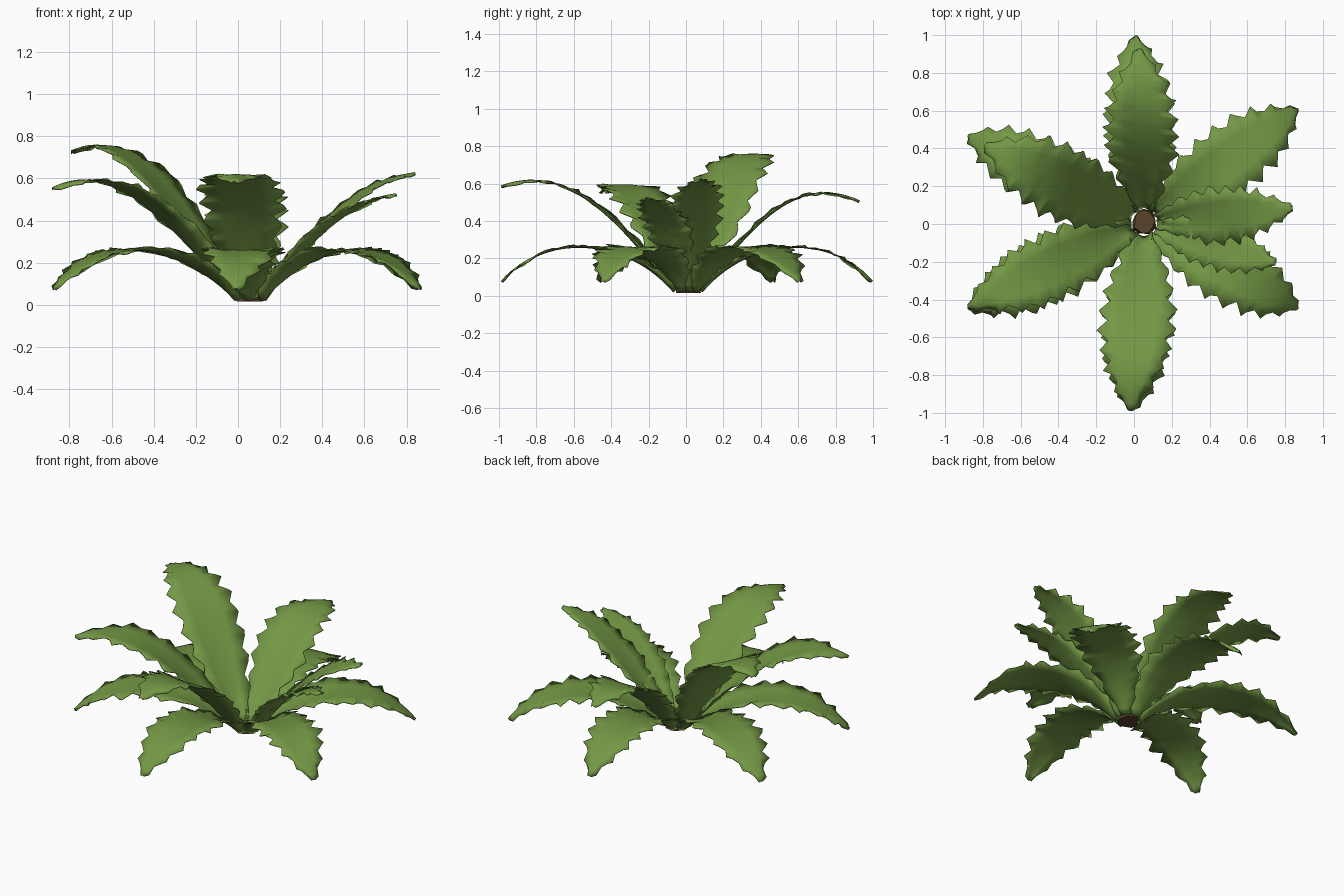
import bpy, bmesh, math, random
from mathutils import Vector
from mathutils.geometry import interpolate_bezier

random.seed(4)
if "Cube" in bpy.data.objects:
    bpy.data.objects.remove(bpy.data.objects["Cube"])


def make_material(name, rgb):
    mat = bpy.data.materials.new(name)
    mat.use_nodes = True
    mat.diffuse_color = (*rgb, 1)
    mat.node_tree.nodes["Principled BSDF"].inputs["Base Color"].default_value = (*rgb, 1)
    return mat


leaf_green = make_material("leaf green", (0.175, 0.315, 0.06))
root_brown = make_material("root brown", (0.1, 0.055, 0.022))
CENTRE = Vector((0.055, 0.01, 0))
ROWS = 28
COLUMNS = (-1, -0.5, 0, 0.5, 1)


def finish(name, bm, mat):
    mesh = bpy.data.meshes.new(name)
    bm.to_mesh(mesh)
    bm.free()
    mesh.materials.append(mat)
    obj = bpy.data.objects.new(name, mesh)
    bpy.context.collection.objects.link(obj)
    bpy.ops.object.select_all(action='DESELECT')
    bpy.context.view_layer.objects.active = obj
    obj.select_set(True)
    bpy.ops.object.shade_smooth_by_angle(angle=math.radians(40))
    return obj


def half_width(t):
    # Narrow stalk, broad middle, pointed tip
    grow = 0.045 + 0.145 * math.sin(min(t / 0.45, 1) * math.pi / 2)
    return grow * (1 - max(0, (t - 0.55) / 0.45) ** 1.8 * 0.92)


def leaf(name, tip, rise, shoulder, width=1.0, roll=0.0):
    """Arched blade; rise and shoulder are (fraction of reach, height)."""
    reach = Vector((tip[0], tip[1], 0)) - CENTRE
    side = Vector((-reach.y, reach.x, 0)).normalized()
    start = CENTRE + reach.normalized() * 0.075 + Vector((0, 0, 0.022))
    controls = [CENTRE + reach * f + Vector((0, 0, z)) for f, z in (rise, shoulder)]
    spine = interpolate_bezier(start, *controls, Vector(tip), ROWS)
    bm = bmesh.new()
    grid = []
    for i, point in enumerate(spine):
        t = i / (ROWS - 1)
        ahead = (spine[min(i + 1, ROWS - 1)] - spine[max(i - 1, 0)]).normalized()
        normal = ahead.cross(side).normalized()
        # Channelled near the root, edges drooping a little at the tip
        lift = 0.035 * (1 - t) - 0.012 * t
        row = []
        for c in COLUMNS:
            w = half_width(t) * width
            edge = Vector((0, 0, 0))
            if abs(c) == 1 and i < ROWS - 1:
                # Saw teeth along both edges
                tooth = (i + (c > 0)) % 3
                w *= (1.1, 1.0, 0.82)[tooth] + random.uniform(-0.06, 0.06)
                edge = normal * random.uniform(-0.012, 0.008) + ahead * (0.02 if tooth == 0 else 0)
            offset = side * (c * w) + normal * (lift * c * c + roll * c * w)
            row.append(bm.verts.new(point + offset + edge))
        grid.append(row)
    for a, b in zip(grid, grid[1:]):
        for j in range(len(COLUMNS) - 1):
            bm.faces.new((a[j], b[j], b[j + 1], a[j + 1]))
    bmesh.ops.recalc_face_normals(bm, faces=bm.faces)
    if sum(f.normal.z for f in bm.faces) < 0:
        bmesh.ops.reverse_faces(bm, faces=bm.faces)
    obj = finish(name, bm, leaf_green)
    skin = obj.modifiers.new("blade thickness", 'SOLIDIFY')
    skin.thickness = 0.005


# Lower ring of drooping leaves
lower_tips = {
    "back": (0.01, 1.0), "back_left": (0.87, 0.61), "front_left": (0.87, -0.45),
    "front": (-0.01, -0.99), "front_right": (-0.88, -0.45), "back_right": (-0.88, 0.47),
}
for place, (x, y) in lower_tips.items():
    leaf("lower_leaf_" + place, (x, y, 0.08), (0.33, 0.32), (0.77, 0.34), 0.92)

# Upper ring of rising leaves
leaf("upper_leaf_front", (-0.02, -0.99, 0.59), (0.38, 0.42), (0.65, 0.72))
leaf("upper_leaf_front_right", (-0.88, -0.44, 0.56), (0.38, 0.42), (0.65, 0.7), 0.9)
leaf("upper_leaf_back_right", (-0.79, 0.42, 0.73), (0.38, 0.45), (0.66, 0.88))
leaf("upper_leaf_back", (0.03, 0.93, 0.51), (0.38, 0.4), (0.65, 0.66), 0.95)
leaf("upper_leaf_back_left", (0.84, 0.08, 0.63), (0.4, 0.36), (0.68, 0.6), 0.75, 0.1)
leaf("upper_leaf_front_left", (0.75, -0.21, 0.53), (0.4, 0.33), (0.68, 0.5), 0.65)

# Root crown
bm = bmesh.new()
bmesh.ops.create_cone(bm, cap_ends=True, segments=9, radius1=0.07, radius2=0.055, depth=0.035)
for v in bm.verts:
    v.co += CENTRE + Vector((random.uniform(-0.01, 0.01), random.uniform(-0.01, 0.01), 0.033))
finish("root_crown", bm, root_brown)
